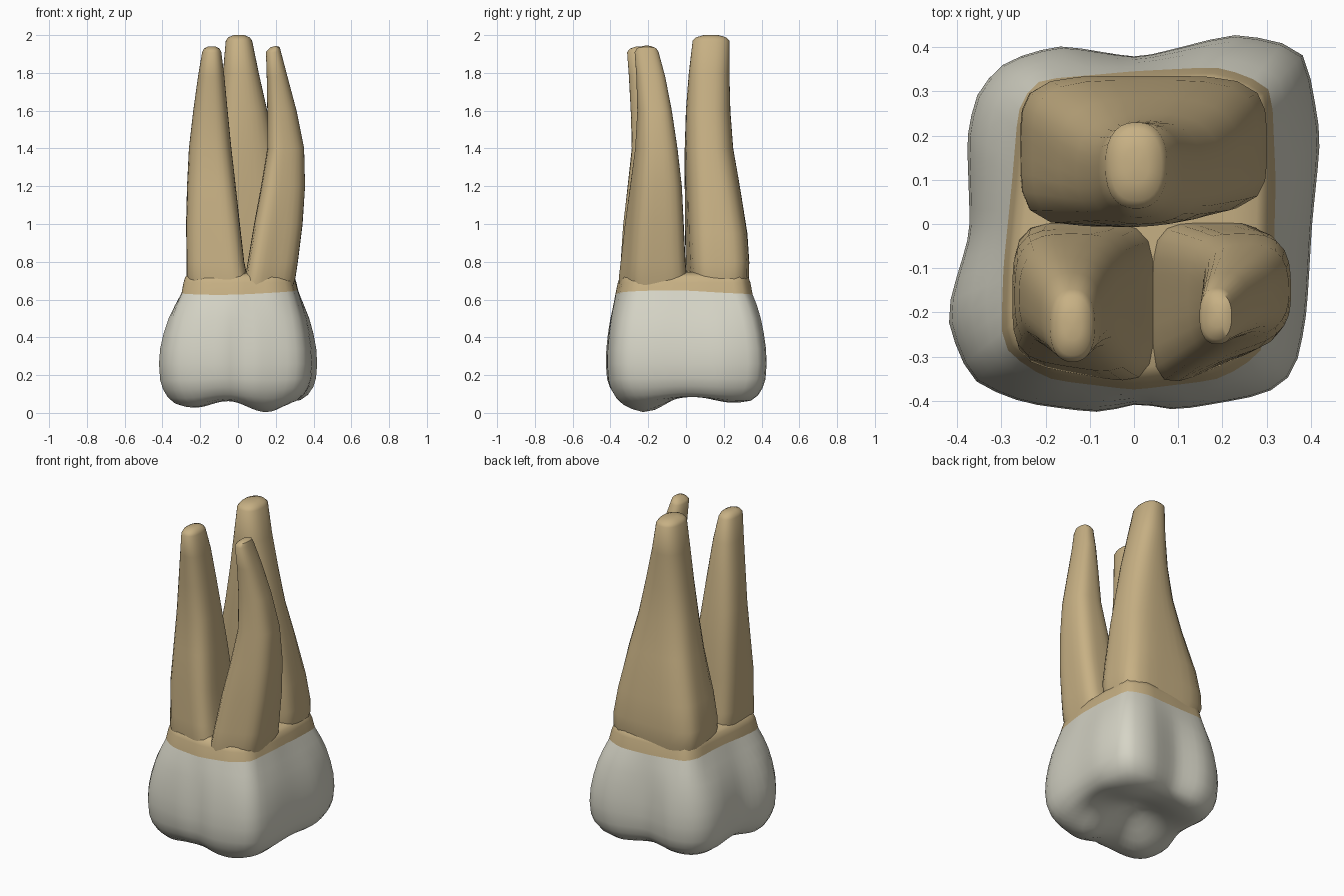
import bpy, bmesh, math
from mathutils import Vector

if "Cube" in bpy.data.objects:
    bpy.data.objects.remove(bpy.data.objects["Cube"])

N = 64


def material(name, rgb):
    m = bpy.data.materials.new(name)
    m.use_nodes = True
    m.diffuse_color = (*rgb, 1)
    bsdf = m.node_tree.nodes["Principled BSDF"]
    bsdf.inputs["Base Color"].default_value = (*rgb, 1)
    bsdf.inputs["Roughness"].default_value = 0.6
    return m


ENAMEL = material("ivory enamel", (0.67, 0.66, 0.565))
ROOT = material("tan root", (0.57, 0.435, 0.23))


def loft(name, rings, mat, angle):
    """Skin a stack of equal rings and close the last one with a fan."""
    bm = bmesh.new()
    rows = [[bm.verts.new(p) for p in ring] for ring in rings]
    for a, b in zip(rows, rows[1:]):
        for i in range(len(a)):
            j = (i + 1) % len(a)
            bm.faces.new((a[i], a[j], b[j], b[i]))
    last = rows[-1]
    mid = bm.verts.new(sum((v.co for v in last), Vector()) / len(last))
    for i in range(len(last)):
        bm.faces.new((last[i], last[(i + 1) % len(last)], mid))
    bmesh.ops.recalc_face_normals(bm, faces=bm.faces)
    mesh = bpy.data.meshes.new(name)
    bm.to_mesh(mesh)
    bm.free()
    mesh.materials.append(mat)
    obj = bpy.data.objects.new(name, mesh)
    bpy.context.collection.objects.link(obj)
    bpy.ops.object.select_all(action="DESELECT")
    obj.select_set(True)
    bpy.context.view_layer.objects.active = obj
    bpy.ops.object.shade_smooth_by_angle(angle=math.radians(angle))


def outline(points):
    """Resample a rough loop at even angles and round it off."""
    polar = sorted((math.atan2(y, x) % math.tau, math.hypot(x, y)) for x, y in points)
    polar = [(polar[-1][0] - math.tau, polar[-1][1])] + polar + [(polar[0][0] + math.tau, polar[0][1])]
    radii = []
    for i in range(N):
        t = math.tau * i / N
        for (t0, r0), (t1, r1) in zip(polar, polar[1:]):
            if t0 <= t <= t1:
                # Straight chord between the two neighbouring points
                radii.append(r0 * r1 * math.sin(t1 - t0)
                             / (r0 * math.sin(t - t0) + r1 * math.sin(t1 - t)))
                break
    radii = [(radii[i - 1] + 4 * radii[i] + radii[(i + 1) % N]) / 6 for i in range(N)]
    return [Vector((r * math.cos(math.tau * i / N), r * math.sin(math.tau * i / N), 0))
            for i, r in enumerate(radii)]


belly = outline([(.422, .2), (.385, .4), (.23, .43), (.01, .375), (-.17, .404), (-.29, .37),
                 (-.355, .3), (-.377, .2), (-.37, -.02), (-.427, -.21), (-.37, -.355),
                 (-.25, -.405), (-.07, -.428), (.01, -.402), (.09, -.422), (.3, -.385),
                 (.365, -.34), (.39, -.2), (.402, 0)])
neck = outline([(.32, .1), (.31, .31), (.2, .355), (0, .345), (-.22, .325), (-.26, .27),
                (-.275, .1), (-.295, -.1), (-.3, -.28), (-.2, -.35), (0, -.375),
                (.2, -.35), (.29, -.29), (.315, -.1)])

# Cusps on the chewing surface: x, y, depth, width
CUSPS = [(.14, -.21, .088, .15), (-.23, -.22, .062, .15), (.22, .25, .035, .15), (-.2, .24, .03, .15)]


def chewing(x, y):
    z = .088 + .06 * math.exp(-(x * x + y * y) / .025)
    return z - sum(d * math.exp(-((x - a) ** 2 + (y - b) ** 2) / w ** 2) for a, b, d, w in CUSPS)


def edge_wave(i):
    return .637 - .012 * math.cos(2 * math.tau * i / N - 2.6)


# Crown: neck edge, bulging walls, rounded rim, then the cusped underside
crown = [[Vector((p.x, p.y, edge_wave(i))) for i, p in enumerate(neck)]]
for z, t in ((.57, .3), (.5, .58), (.42, .8), (.34, .95), (.26, 1)):
    crown.append([n.lerp(b, t) + Vector((0, 0, z)) for n, b in zip(neck, belly)])
for s, lift in ((.985, .1), (.95, .055), (.89, .02), (.81, 0), (.7, 0), (.58, 0),
                (.45, 0), (.32, 0), (.2, 0), (.08, 0)):
    ring = [p * s for p in belly]
    crown.append([Vector((p.x, p.y, chewing(p.x, p.y) + lift)) for p in ring])
loft("crown", crown, ENAMEL, 60)

# Collar: tan band that closes over between the roots
collar = [crown[0]]
for z, s in ((.69, .965), (.72, .935), (.735, .87), (.745, .7), (.75, .3)):
    collar.append([Vector((p.x * s, p.y * s, z)) for p in neck])
loft("root_collar", collar, ROOT, 70)


def root(name, sections, slant=0, tilt=0):
    """Sections: z, x from, x to, y from, y to, squareness.
    Slant turns the front side, tilt leans the tip."""
    rings = []

    def add(z, x0, x1, y0, y1, power, inset=1.0, lean=0.0):
        ring = []
        for i in range(32):
            t = math.tau * (i + .5) / 32
            c, s = math.cos(t), math.sin(t)
            k = inset / (abs(c) ** power + abs(s) ** power) ** (1 / power)
            fade = max(0, 1.9 - z) * max(0, -s)
            ring.append(Vector(((x0 + x1) / 2 + k * c * (x1 - x0) / 2,
                                (y0 + y1) / 2 + k * s * (y1 - y0) / 2 + slant * fade * k * c,
                                z + lean * k * c)))
        rings.append(ring)

    for section in sections:
        add(*section)
    # Blunt rounded tip
    z, *rest = sections[-1]
    add(z + .018, *rest, inset=.82, lean=tilt)
    add(z + .03, *rest, inset=.4, lean=tilt)
    loft(name, rings, ROOT, 45)


root("rear_root", [
    (.64, -.235, .285, .02, .32, 4),
    (.72, -.257, .3, .012, .334, 4.5),
    (.8, -.255, .3, .008, .335, 4.5),
    (.95, -.23, .28, .003, .325, 4),
    (1.2, -.17, .24, -.003, .285, 3),
    (1.4, -.13, .195, -.005, .25, 2.7),
    (1.6, -.1, .155, .0, .235, 2.5),
    (1.8, -.08, .11, .015, .23, 2.4),
    (1.97, -.065, .075, .035, .23, 2.4)], slant=.025)
root("front_right_root", [
    (.64, -.25, .06, -.335, .0, 4),
    (.72, -.272, .05, -.342, .005, 4.5),
    (.8, -.272, .033, -.335, -.003, 4.5),
    (1.0, -.275, .01, -.325, -.012, 4),
    (1.2, -.27, -.012, -.305, -.022, 3.2),
    (1.4, -.26, -.035, -.285, -.045, 2.8),
    (1.6, -.237, -.055, -.292, -.075, 2.6),
    (1.78, -.212, -.072, -.302, -.11, 2.5),
    (1.91, -.19, -.088, -.312, -.148, 2.4)], slant=-.025)
root("front_left_root", [
    (.64, .03, .285, -.325, .0, 4),
    (.72, .038, .305, -.33, .005, 4.5),
    (.8, .052, .317, -.322, -.003, 4.5),
    (1.0, .085, .342, -.305, -.012, 4),
    (1.2, .122, .355, -.285, -.022, 3.2),
    (1.4, .155, .35, -.263, -.045, 2.8),
    (1.6, .155, .31, -.255, -.075, 2.6),
    (1.78, .152, .262, -.262, -.11, 2.5),
    (1.91, .148, .228, -.272, -.145, 2.4)], slant=.05, tilt=.01)
